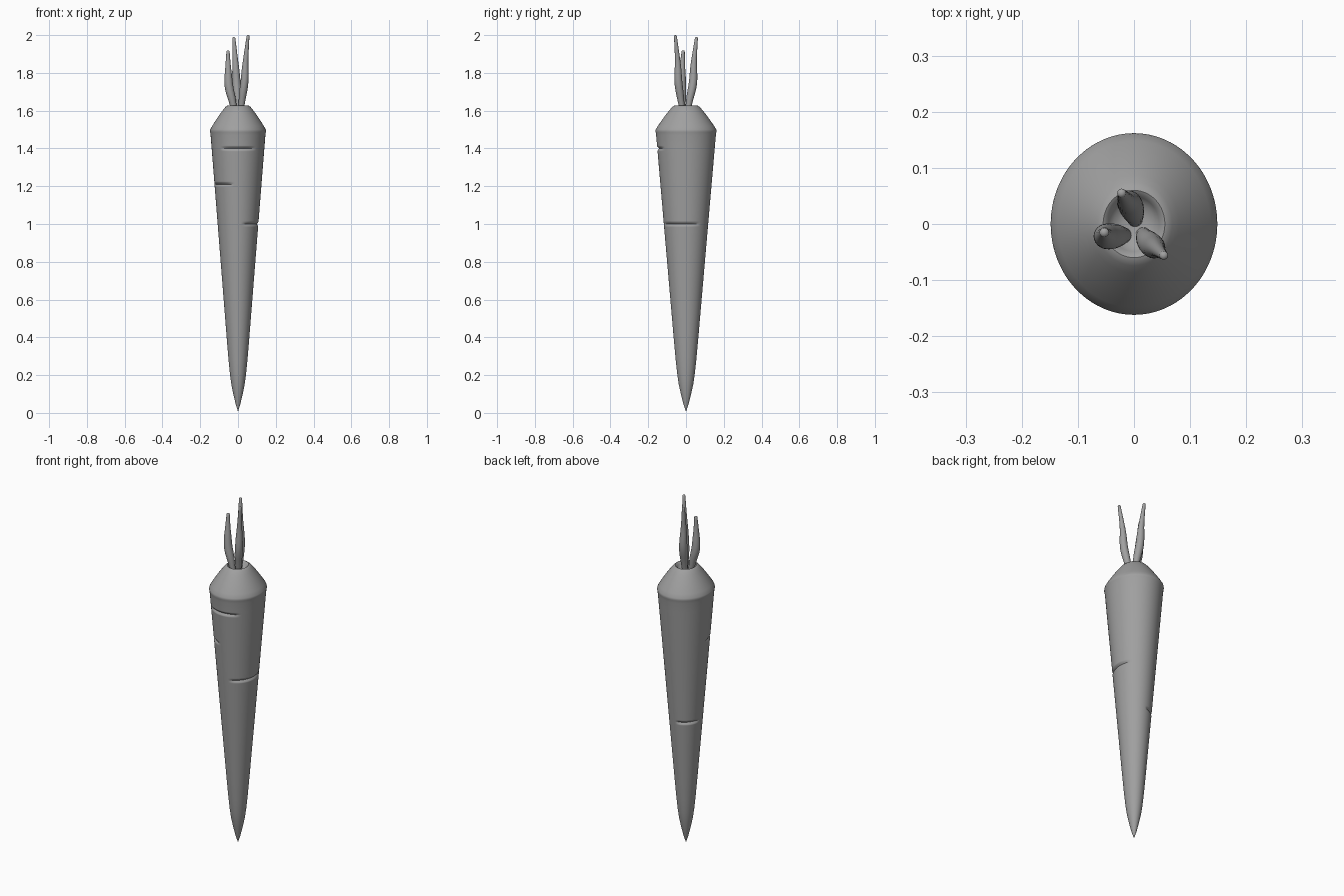
import bpy, bmesh, math
from mathutils import Vector

if "Cube" in bpy.data.objects:
    bpy.data.objects.remove(bpy.data.objects["Cube"])

GREY = (0.35, 0.35, 0.35, 1)
mat = bpy.data.materials.new("plain grey")
mat.use_nodes = True
mat.diffuse_color = GREY
mat.node_tree.nodes["Principled BSDF"].inputs["Base Color"].default_value = GREY


def skin(name, rings, angle):
    """Bridge rings of points into a closed smooth surface."""
    bm = bmesh.new()
    loops = [[bm.verts.new(p) for p in ring] for ring in rings]
    n = len(loops[0])
    for a, b in zip(loops, loops[1:]):
        for i in range(n):
            j = (i + 1) % n
            bm.faces.new((a[i], a[j], b[j], b[i]))
    bm.faces.new(loops[0][::-1])
    bm.faces.new(loops[-1])
    bmesh.ops.recalc_face_normals(bm, faces=bm.faces[:])
    mesh = bpy.data.meshes.new(name)
    bm.to_mesh(mesh)
    bm.free()
    mesh.materials.append(mat)
    obj = bpy.data.objects.new(name, mesh)
    bpy.context.collection.objects.link(obj)
    bpy.ops.object.select_all(action="DESELECT")
    obj.select_set(True)
    bpy.context.view_layer.objects.active = obj
    bpy.ops.object.shade_smooth_by_angle(angle=math.radians(angle))
    return obj


# Root outline as (radius, height), then shoulder and the dimple on top
taper = [(0.001, 0.01), (0.012, 0.045), (0.025, 0.1), (0.035, 0.15), (0.042, 0.2),
         (0.05, 0.28), (0.06, 0.4), (0.145, 1.47)]
shoulder = [(0.147, 1.485), (0.1485, 1.492), (0.147, 1.5), (0.136, 1.52), (0.117, 1.55),
            (0.097, 1.58), (0.08, 1.603), (0.068, 1.618), (0.06, 1.625), (0.055, 1.627),
            (0.05, 1.624), (0.045, 1.615), (0.036, 1.603), (0.02, 1.597), (0.002, 1.595)]

# Creases as (height, centre angle, half angle)
creases = [(1.4, -90, 40), (1.21, -142, 40), (1.0, -20, 58), (0.745, 135, 44)]


def crease_depth(z, deg):
    depth = 0
    for height, centre, half in creases:
        off = abs((deg - centre + 180) % 360 - 180) / half
        dz = abs(z - height) / 0.014
        if off < 1 and dz < 1:
            depth += 0.009 * (1 - off ** 4) * (1 - dz) ** 1.5
    return depth


def split(a, b):
    """Straight outline piece, with close rings around each crease."""
    heights = {a[1]}
    for height, _, _ in creases:
        heights |= {height + k * 0.002 for k in range(-8, 9)}
    for z in sorted(h for h in heights if a[1] <= h < b[1]):
        t = (z - a[1]) / (b[1] - a[1])
        yield a[0] + t * (b[0] - a[0]), z


outline = [p for a, b in zip(taper, taper[1:]) for p in split(a, b)] + taper[-1:] + shoulder
SIDES = 96
rings = []
for r, z in outline:
    ring = []
    for i in range(SIDES):
        deg = 360 * i / SIDES
        c = r - (crease_depth(z, deg) if z < 1.47 else 0)
        ring.append((c * math.cos(math.radians(deg)),
                     1.09 * c * math.sin(math.radians(deg)), z))
    rings.append(ring)
skin("root", rings, 40)


def spline(points, t):
    """Catmull-Rom position along a list of points."""
    p = [2 * points[0] - points[1]] + points + [2 * points[-1] - points[-2]]
    i = min(int(t * (len(points) - 1)), len(points) - 2)
    u = t * (len(points) - 1) - i
    a, b, c, d = p[i:i + 4]
    return 0.5 * (2 * b + (c - a) * u + (2 * a - 5 * b + 4 * c - d) * u * u
                  + (3 * b - a - 3 * c + d) * u ** 3)


def stalk(name, path, width):
    """Leaf stalk: swells a little above its base, narrows to a blunt tip."""
    path = [Vector(p) for p in path]
    sizes = [0.6, 0.8, 1, 0.92, 0.62, 0.36]
    rings = []
    for k in range(29):
        t = min(k / 26, 1)
        centre = spline(path, t)
        r = width * spline(sizes, t)
        if k > 26:                       # rounded end
            centre.z += r * (0.35, 0.6)[k - 27]
            r *= (0.8, 0.3)[k - 27]
        rings.append([centre + Vector((r * math.cos(a), r * math.sin(a), 0))
                      for a in (2 * math.pi * i / 24 for i in range(24))])
    skin(name, rings, 50)


# Three stalks growing out of the dimple
stalk("short_stalk", [(-0.018, -0.02, 1.59), (-0.03, -0.021, 1.65), (-0.048, -0.022, 1.73),
                      (-0.052, -0.02, 1.82), (-0.053, -0.015, 1.914)], 0.023)
stalk("back_stalk", [(0.002, 0.008, 1.59), (-0.001, 0.02, 1.66), (-0.008, 0.037, 1.75),
                     (-0.014, 0.042, 1.86), (-0.022, 0.055, 1.985)], 0.022)
stalk("front_stalk", [(0.016, -0.018, 1.59), (0.022, -0.028, 1.66), (0.034, -0.04, 1.75),
                      (0.04, -0.044, 1.86), (0.053, -0.056, 1.995)], 0.021)
